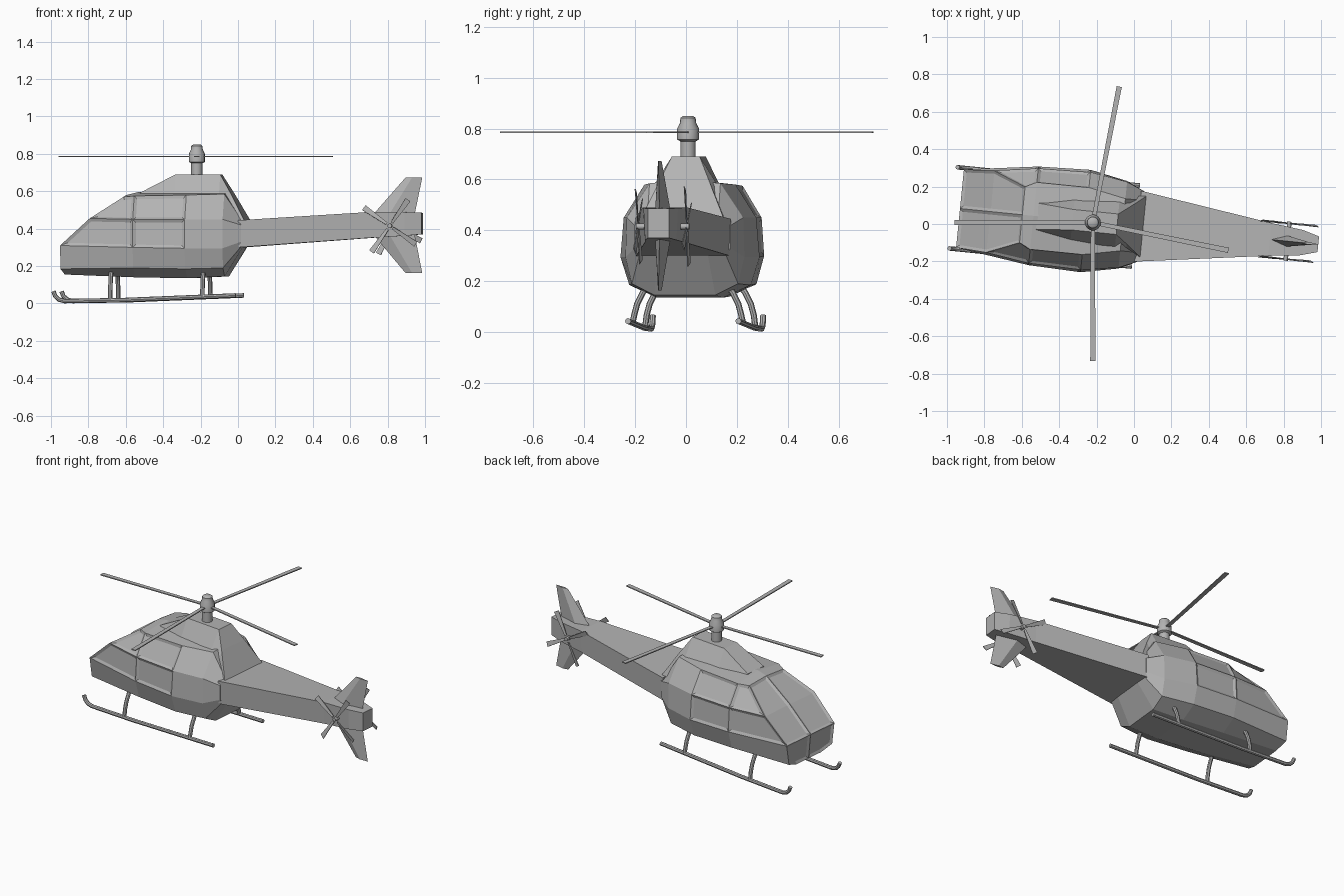
import bpy, bmesh, math
from mathutils import Matrix, Vector

if "Cube" in bpy.data.objects:
    bpy.data.objects.remove(bpy.data.objects["Cube"])

grey = bpy.data.materials.new("plain grey")
grey.use_nodes = True
colour = (0.45, 0.45, 0.45, 1)
grey.diffuse_color = colour
grey.node_tree.nodes["Principled BSDF"].inputs["Base Color"].default_value = colour

# The whole craft is turned slightly about the vertical
YAW = Matrix.Translation((0, -0.01, 0)) @ Matrix.Rotation(math.radians(-5.7), 4, "Z")


def add(name, bm, matrix=YAW, smooth=False):
    bmesh.ops.recalc_face_normals(bm, faces=bm.faces)
    bm.transform(matrix)
    mesh = bpy.data.meshes.new(name)
    bm.to_mesh(mesh)
    bm.free()
    mesh.materials.append(grey)
    obj = bpy.data.objects.new(name, mesh)
    bpy.context.collection.objects.link(obj)
    if smooth:
        bpy.ops.object.select_all(action="DESELECT")
        obj.select_set(True)
        bpy.context.view_layer.objects.active = obj
        bpy.ops.object.shade_smooth_by_angle(angle=math.radians(40))
    return obj


def bridge(bm, a, b):
    n = len(a)
    return [bm.faces.new((a[i], a[(i + 1) % n], b[(i + 1) % n], b[i])) for i in range(n)]


def loft(rings, caps=True):
    bm = bmesh.new()
    rows = [[bm.verts.new(p) for p in ring] for ring in rings]
    for a, b in zip(rows, rows[1:]):
        bridge(bm, a, b)
    if caps:
        bm.faces.new(rows[0])
        bm.faces.new(rows[-1])
    return bm


def lathe(profile, sides):
    return loft([[(r * math.cos(math.tau * i / sides), r * math.sin(math.tau * i / sides), z)
                  for i in range(sides)] for r, z in profile])


def tube(name, points, radius):
    curve = bpy.data.curves.new(name, "CURVE")
    curve.dimensions = "3D"
    curve.bevel_depth, curve.bevel_resolution = radius, 2
    curve.use_fill_caps = True
    spline = curve.splines.new("POLY")
    spline.points.add(len(points) - 1)
    for point, co in zip(spline.points, points):
        point.co = (*co, 1)
    temp = bpy.data.objects.new(name + "_path", curve)
    bpy.context.collection.objects.link(temp)
    bpy.context.view_layer.update()
    bm = bmesh.new()
    mesh = bpy.data.meshes.new_from_object(temp.evaluated_get(bpy.context.evaluated_depsgraph_get()))
    bm.from_mesh(mesh)
    bpy.data.objects.remove(temp)
    bpy.data.meshes.remove(mesh)
    add(name, bm, smooth=True)


# Cabin: half sections from belly centre to roof centre, mirrored into rings
nose = [(-.92, 0, .155), (-.92, .11, .155), (-.935, .19, .185), (-.935, .21, .31),
        (-.775, .22, .455), (-.6, .15, .57), (-.6, 0, .58)]
sections = [
    (-.54, [(0, .14), (.13, .14), (.235, .19), (.265, .3), (.255, .45), (.18, .575), (0, .595)]),
    (-.26, [(0, .135), (.13, .135), (.24, .185), (.275, .295), (.262, .45), (.18, .58), (0, .6)]),
    (-.06, [(0, .145), (.12, .145), (.21, .19), (.235, .295), (.23, .45), (.14, .585), (0, .6)]),
    (.035, [(0, .3), (.1, .3), (.17, .305), (.19, .33), (.19, .42), (.14, .445), (0, .445)])]
halves = [nose] + [[(x, y, z) for y, z in pts] for x, pts in sections]
bm = bmesh.new()
rows = [[bm.verts.new(p) for p in h] + [bm.verts.new((x, -y, z)) for x, y, z in h[5:0:-1]]
        for h in halves]
bands = [bridge(bm, a, b) for a, b in zip(rows, rows[1:])]
bm.faces.new(rows[-1])
first = rows[0]
sill, brow = (bm.verts.new((nose[i][0], 0, nose[i][2])) for i in (3, 4))
panes = [[band[i]] for band in bands[:2] for i in (3, 4, 7, 8)]
for p in ([first[i] for i in range(7)], [first[-i] for i in range(7)]):
    nose_face = bm.faces.new((p[0], p[1], p[2], p[3], sill))
    lower = bm.faces.new((sill, p[3], p[4], brow))
    upper = bm.faces.new((brow, p[4], p[5], p[6]))
    panes += [[nose_face], [lower, upper]]
bmesh.ops.recalc_face_normals(bm, faces=bm.faces)
# Recessed windows
for pane in panes:
    bmesh.ops.inset_region(bm, faces=pane, thickness=.016, depth=-.008, use_even_offset=True)
add("cabin", bm)


def trapezoid(x, bottom, top, low, high):
    return [(x, -bottom, low), (x, bottom, low), (x, top, high), (x, -top, high)]


# Engine cowling on the roof
add("engine_cowling", loft([
    trapezoid(-.52, .085, .07, .55, .592), trapezoid(-.33, .12, .055, .56, .69),
    trapezoid(-.09, .15, .055, .54, .69), trapezoid(-.03, .16, .1, .45, .59),
    trapezoid(.05, .17, .165, .4, .445)]))

# Tail boom
add("tail_boom", loft([
    trapezoid(.02, .185, .19, .3, .445), trapezoid(.73, .08, .088, .352, .49),
    trapezoid(.9, .062, .068, .362, .488), trapezoid(.99, .042, .042, .37, .485)]))


def diamond(front, back, half, z):
    mid = front + (back - front) * .4
    return [(front, 0, z), (mid, -half, z), (back, 0, z), (mid, half, z)]


# Tail fins above and below the boom
for name, base, tip in (("upper_fin", .48, .673), ("lower_fin", .365, .163)):
    add(name, loft([diamond(.73, .95, .03, base), diamond(.9, .99, .007, tip)]))


def blade(length, root, end, thick):
    return loft([[(x, s * w, t) for s, t in ((-1, -thick), (1, -thick), (1, thick), (-1, thick))]
                 for x, w in ((.02, root), (length, end))])


# Mast, hub and main rotor
HUB = Matrix.Translation((-.22, .008, 0))
add("rotor_mast", lathe([(.03, .66), (.03, .75), (.043, .757), (.043, .8), (.032, .822),
                         (.03, .842), (.02, .85)], 16), HUB, True)
for i, angle in enumerate((79, 180, 270, -11.6)):
    turn = Matrix.Rotation(math.radians(angle), 4, "Z")
    add(f"main_blade_{i + 1}", blade(.74, .011, .014, .003),
        HUB @ Matrix.Translation((0, 0, .785)) @ turn)

# Tail rotor on each side, on a common shaft
AXLE = YAW @ Matrix.Translation((.825, 0, .415)) @ Matrix.Rotation(math.pi / 2, 4, "X")
add("tail_rotor_shaft", lathe([(.012, -.105), (.012, .105)], 10), AXLE, True)
for side, start in ((1, -35), (-1, -28)):
    for i in range(4):
        turn = Matrix.Rotation(math.radians(start + 90 * i), 4, "Z")
        twist = Matrix.Rotation(math.radians(15), 4, "X")
        add(f"tail_blade_{'right' if side > 0 else 'left'}_{i + 1}", blade(.17, .007, .016, .002),
            AXLE @ Matrix.Translation((0, 0, side * .096)) @ turn @ twist)

# Landing skids and their curved struts
for label, s in (("near", -1), ("far", 1)):
    y = s * .218
    tube(f"{label}_skid", [(-.97, y, .065), (-.96, y, .04), (-.94, y, .021), (-.91, y, .013),
                           (-.6, y, .018), (.01, y, .043)], .012)
    for place, x, foot in (("front", -.665, .017), ("rear", -.17, .036)):
        tube(f"{label}_{place}_strut", [(x, s * .15, .19), (x, s * .178, .155),
                                        (x, s * .2, .11), (x, s * .212, .065), (x, y, foot)], .012)
